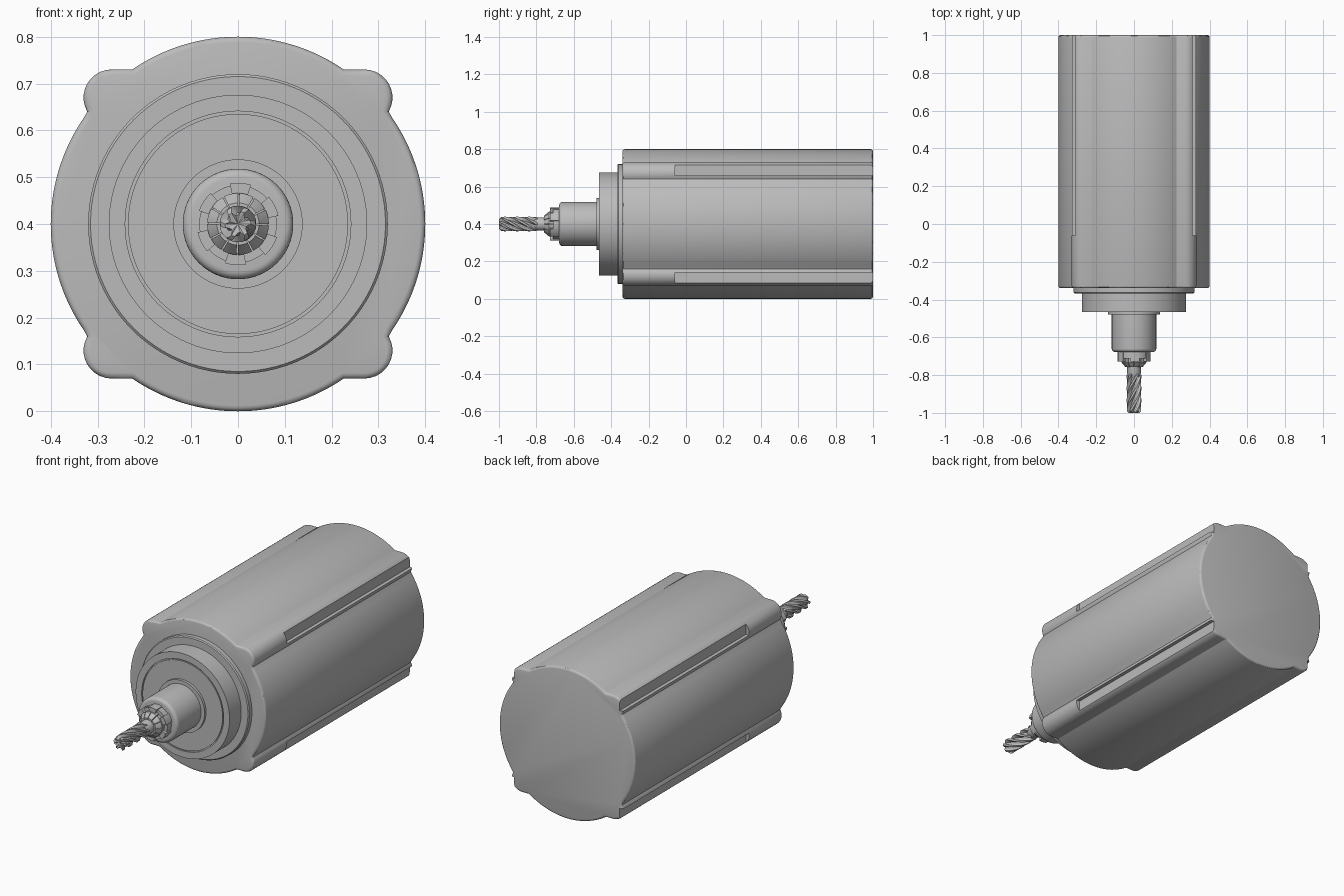
import bpy
import bmesh
from math import sin, cos, tau, pi, radians, atan2

CZ = 0.4  # height of the spindle axis

if "Cube" in bpy.data.objects:
    bpy.data.objects.remove(bpy.data.objects["Cube"], do_unlink=True)

grey = bpy.data.materials.new("machined grey")
grey.use_nodes = True
grey.diffuse_color = (0.5, 0.5, 0.5, 1)
grey.node_tree.nodes["Principled BSDF"].inputs["Base Color"].default_value = (0.5, 0.5, 0.5, 1)


def finish(name, bm, angle=30):
    bmesh.ops.remove_doubles(bm, verts=bm.verts, dist=1e-5)
    bmesh.ops.recalc_face_normals(bm, faces=bm.faces)
    mesh = bpy.data.meshes.new(name)
    bm.to_mesh(mesh)
    bm.free()
    mesh.materials.append(grey)
    ob = bpy.data.objects.new(name, mesh)
    bpy.context.collection.objects.link(ob)
    smooth(ob, angle)
    return ob


def smooth(ob, angle=30):
    bpy.ops.object.select_all(action="DESELECT")
    ob.select_set(True)
    bpy.context.view_layer.objects.active = ob
    bpy.ops.object.shade_smooth_by_angle(angle=radians(angle))


def skin(bm, rings, loop):
    """Join rows of vertices with quads; each row is closed when loop is set."""
    for a, b in zip(rings, rings[1:]):
        n = len(a)
        for i in range(n if loop else n - 1):
            j = (i + 1) % n
            bm.faces.new((a[i], a[j], b[j], b[i]))


def polar(bm, r, y, a):
    return bm.verts.new((r * cos(a), y, CZ + r * sin(a)))


def lathe(name, profile, n=96):
    """Turn (radius, y) points about the spindle axis and cap both ends."""
    bm = bmesh.new()
    rings = [[polar(bm, r, y, tau * i / n) for i in range(n)] for r, y in profile]
    skin(bm, rings, True)
    bm.faces.new(rings[0])
    bm.faces.new(rings[-1])
    return finish(name, bm)


def sectors(name, section, count, fill, start=0.0, steps=4):
    """Repeat a closed (radius, y) section as solid blocks around the axis."""
    bm = bmesh.new()
    for k in range(count):
        a0 = start + tau * k / count
        rows = [[polar(bm, r, y, a0 + tau / count * fill * s / steps) for r, y in section]
                for s in range(steps + 1)]
        skin(bm, rows, True)
        bm.faces.new(rows[0])
        bm.faces.new(rows[-1])
    return finish(name, bm)


# Motor housing: round body with four corner lugs
R, LUG, LUG_R = 0.4, 0.27, 0.06


def arc(cx, cz, r, a0, a1, n):
    return [(cx + r * cos(a0 + (a1 - a0) * i / n), cz + r * sin(a0 + (a1 - a0) * i / n))
            for i in range(n + 1)]


quarter = (arc(0, 0, R, 0, atan2(0.24, 0.32), 16)[:-1]
           + arc(LUG, LUG, LUG_R, radians(-30), pi / 2, 10)
           + arc(0, 0, R, atan2(0.33, 0.226), pi / 2, 16))
half = quarter + [(-x, z) for x, z in quarter[-2::-1]]
outline = half + [(x, -z) for x, z in half[-2:0:-1]]

bm = bmesh.new()
ends = [[bm.verts.new((x, y, CZ + z)) for x, z in outline] for y in (-0.34, 1.0)]
skin(bm, ends, True)
caps = [bm.faces.new(ring) for ring in ends]
bmesh.ops.recalc_face_normals(bm, faces=bm.faces)
bmesh.ops.bevel(bm, geom=list({e for f in caps for e in f.edges}), offset=0.012,
                segments=3, profile=0.5, affect="EDGES")
housing = finish("motor_housing", bm)

# Flat slots milled along the outer side of each lug
bm = bmesh.new()
for sx in (-1, 1):
    for sz in (-1, 1):
        box = bmesh.ops.create_cube(bm, size=1)["verts"]
        for v in box:
            v.co = (sx * (0.36 + 0.1 * v.co.x), 0.57 + 1.26 * v.co.y,
                    CZ + sz * (0.31 + 0.1 * v.co.z))
cutter = finish("slot_cutter", bm)
cutter.hide_render = True
mod = housing.modifiers.new("slots", "BOOLEAN")
mod.operation = "DIFFERENCE"
mod.solver = "EXACT"
mod.object = cutter
bpy.context.view_layer.objects.active = housing
bpy.ops.object.modifier_apply(modifier=mod.name)
bpy.data.objects.remove(cutter, do_unlink=True)
smooth(housing)

# Front flange and bearing cap with a fine ring groove
lathe("front_flange", [(0.32, -0.335), (0.32, -0.362), (0.315, -0.367), (0.2, -0.367)])
lathe("bearing_cap", [(0.276, -0.36), (0.276, -0.465), (0.241, -0.465), (0.241, -0.459),
                      (0.235, -0.459), (0.235, -0.465), (0.1, -0.465)])
lathe("seal_ring", [(0.138, -0.46), (0.138, -0.478), (0.1, -0.478)])

# Spindle nose with a rounded front edge
nose = [(0.118, -0.47)] + [(0.1 + 0.018 * cos(a), -0.66 - 0.018 * sin(a))
                           for a in (pi / 2 * i / 5 for i in range(6))]
lathe("spindle_nose", nose + [(0.05, -0.678)], 64)

# Collet nut: castellated ring, then a split cone gripping the shank
lathe("collet_nut", [(0.075, -0.67), (0.075, -0.70), (0.03, -0.70)], 48)
sectors("nut_teeth", [(0.062, -0.67), (0.088, -0.67), (0.088, -0.727), (0.062, -0.727)],
        6, 0.5, 0.2)
sectors("nut_rim", [(0.062, -0.67), (0.083, -0.67), (0.083, -0.712), (0.062, -0.712)],
        6, 0.5, 0.2 + tau / 12)
sectors("collet_jaws", [(0.036, -0.69), (0.066, -0.69), (0.066, -0.733),
                        (0.045, -0.758), (0.036, -0.758)], 12, 0.9)
lathe("tool_shank", [(0.036, -0.68), (0.036, -0.79), (0.03, -0.81)], 32)

# Twisted cutting bit: six-fluted star section turning along its length
FLUTES, STEPS = 6, 40
tooth = [(0.0, 1.0), (0.3, 0.97), (0.45, 0.7), (0.75, 0.62)]
bm = bmesh.new()
rings = []
for s in range(STEPS + 1):
    t = s / STEPS
    y = -1.0 + 0.21 * t
    rad = 0.039 * min(1.0, 0.72 + 6 * t) * min(1.0, 0.85 + 3 * (1 - t))
    rings.append([polar(bm, rad * k, y, tau * (f + u) / FLUTES - 3.4 * t)
                  for f in range(FLUTES) for u, k in tooth])
skin(bm, rings, True)
bm.faces.new(rings[-1])
tip = bm.verts.new((0, -0.992, CZ))
for i, v in enumerate(rings[0]):
    bm.faces.new((v, rings[0][(i + 1) % len(rings[0])], tip))
finish("cutting_bit", bm)
